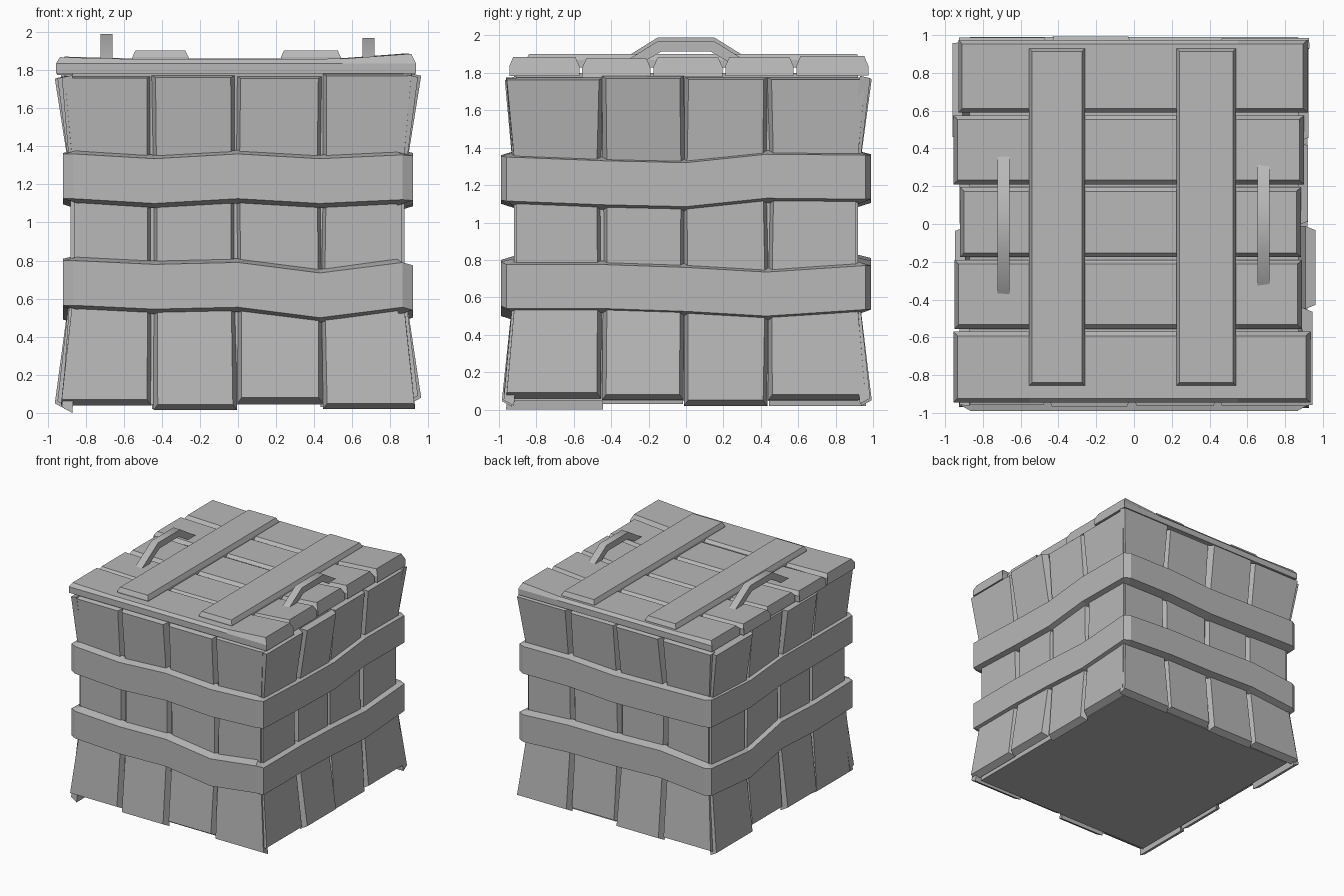
import bpy, bmesh, math, random

random.seed(4)
old = bpy.data.objects.get("Cube")
if old:
    bpy.data.objects.remove(old, do_unlink=True)

GREY = (0.48, 0.48, 0.48, 1)
mat = bpy.data.materials.new("plain_grey")
mat.use_nodes = True
mat.diffuse_color = GREY
mat.node_tree.nodes["Principled BSDF"].inputs["Base Color"].default_value = GREY


def loft(name, rings, closed=False, smooth=None):
    """Skin a list of equal-length rings; cap the ends unless closed."""
    bm = bmesh.new()
    loops = [[bm.verts.new(p) for p in ring] for ring in rings]
    n, m = len(loops), len(loops[0])
    for i in range(n if closed else n - 1):
        a, b = loops[i], loops[(i + 1) % n]
        for j in range(m):
            k = (j + 1) % m
            bm.faces.new((a[j], a[k], b[k], b[j]))
    if not closed:
        bm.faces.new(loops[0])
        bm.faces.new(loops[-1])
    bmesh.ops.recalc_face_normals(bm, faces=bm.faces)
    mesh = bpy.data.meshes.new(name)
    bm.to_mesh(mesh)
    bm.free()
    mesh.materials.append(mat)
    ob = bpy.data.objects.new(name, mesh)
    bpy.context.collection.objects.link(ob)
    if smooth:
        bpy.ops.object.select_all(action='DESELECT')
        ob.select_set(True)
        bpy.context.view_layer.objects.active = ob
        bpy.ops.object.shade_smooth_by_angle(angle=math.radians(smooth))


def rect(x0, x1, y0, y1, z):
    return [(x0, y0, z), (x1, y0, z), (x1, y1, z), (x0, y1, z)]


# Side frames: u runs along the wall, d points outward
SIDES = {
    "front": lambda u, d, z: (u, -d, z),
    "right": lambda u, d, z: (d, u, z),
    "back": lambda u, d, z: (u, d, z),
    "left": lambda u, d, z: (-d, u, z),
}
WAIST = {"front": 0.92, "back": 0.92, "right": 0.875, "left": 0.88}

# Wall planks: outward reach at the ends, and bottom height, per plank
WALLS = {
    "front": ([0.97, 0.985, 0.975, 0.975], [0.04, 0.015, 0.05, 0.02]),
    "right": ([0.945, 0.962, 0.92, 0.925], [0.06, 0.05, 0.02, 0.05]),
    "back": ([0.988, 0.993, 0.97, 0.985], [0.04, 0.02, 0.05, 0.03]),
    "left": ([0.925, 0.948, 0.925, 0.962], [0.0, 0.03, 0.05, 0.02]),
}
THICK, CHAMFER = 0.055, 0.022


def wall_plank(side, i, reach, z0):
    place, waist = SIDES[side], WAIST[side]
    end_u, mid_u = (0.93, 0.865) if side in ("front", "back") else (0.962, 0.912)
    seams = [-1, -0.45, -0.01, 0.44, 1]
    c0, c1 = (0.004 if abs(s) == 1 else CHAMFER for s in seams[i:i + 2])
    z1 = random.uniform(1.765, 1.785)
    top_flare = 0.75 if side == "front" else 1
    rings = []
    levels = ((z0, 1, 0.03), (0.66, 0, 0), (1.23, 0, 0), (z1, top_flare, -0.012))
    for z, flare, tip in levels:
        d = waist + (reach - waist) * flare
        edge = mid_u + (end_u - mid_u) * flare
        u0, u1 = [s * edge if abs(s) == 1 else s + random.uniform(-0.008, 0.008)
                  for s in seams[i:i + 2]]
        # Outer face is shorter at the plank tips, giving a bevelled end
        rings.append([place(u0, d - THICK, z), place(u0 + c0, d, z + tip),
                      place(u1 - c1, d, z + tip), place(u1, d - THICK, z)])
    loft(f"{side}_wall_plank_{i + 1}", rings)


for side, (reaches, bottoms) in WALLS.items():
    for i in range(4):
        wall_plank(side, i, reaches[i], bottoms[i])

# Inner body that closes the seams and the base
core = [(0.045, 0.04), (0.66, 0), (1.23, 0), (1.8, 0.04)]
loft("inner_body", [rect(-0.83 - f, 0.83 + f, -0.88 - f, 0.88 + f, z) for z, f in core])

# Wavy bands: centre heights along each wall
BANDS = {
    "lower_band": {
        "front": [0.68, 0.66, 0.67, 0.615, 0.67],
        "right": [0.655, 0.655, 0.64, 0.615, 0.65],
        "back": [0.65, 0.69, 0.675, 0.675, 0.65],
        "left": [0.68, 0.67, 0.69, 0.605, 0.65],
    },
    "upper_band": {
        "front": [1.24, 1.215, 1.24, 1.215, 1.235],
        "right": [1.23, 1.21, 1.2, 1.245, 1.24],
        "back": [1.24, 1.23, 1.22, 1.245, 1.24],
        "left": [1.24, 1.24, 1.245, 1.21, 1.24],
    },
}
HALF = 0.14
for name, walls in BANDS.items():
    rings = []
    for side, heights in walls.items():
        place = SIDES[side]
        along = side in ("front", "back")
        d, corner = (0.99, 0.865) if along else (0.918, 0.96)
        stations = list(zip((-corner, -0.44, 0, 0.43, corner), heights))
        if side in ("back", "left"):
            stations.reverse()
        for u, z in stations:
            ui = u * (0.96 if abs(u) > 0.5 else 1)
            rings.append([place(ui, d - 0.08, z - HALF), place(u, d, z - HALF + 0.025),
                          place(u, d, z + HALF - 0.02), place(ui, d - 0.08, z + HALF)])
    loft(name, rings, closed=True)


# Lid planks: bevelled along the top, lifting slightly toward both ends
LID = [(-0.955, 0.935, -0.945, -0.57, 0), (-0.95, 0.89, -0.555, -0.19, -0.008),
       (-0.92, 0.885, -0.175, 0.195, -0.005), (-0.955, 0.9, 0.21, 0.575, 0.0),
       (-0.93, 0.92, 0.59, 0.975, 0.003)]
BEVEL = 0.022
for i, (x0, x1, y0, y1, dz) in enumerate(LID):
    rings = []
    for x, shift, top in ((x0, 0.02, 1.868), (-0.55, 0, 1.858), (0.55, 0, 1.86), (x1, -0.025, 1.886)):
        low, mid, high = 1.783 + dz, 1.835 + dz, top + dz
        rings.append([(x, y0, low), (x, y0, mid), (x + shift, y0 + BEVEL, high),
                      (x + shift, y1 - BEVEL, high), (x, y1, mid), (x, y1, low)])
    loft(f"lid_plank_{i + 1}", rings)

# Cross battens over the lid
for name, x0, x1 in (("batten_a", -0.555, -0.26), ("batten_b", 0.225, 0.54)):
    b = 0.016
    loft(name, [rect(x0, x1, -0.855, 0.93, 1.83), rect(x0, x1, -0.855, 0.93, 1.868),
                rect(x0 + b, x1 - b, -0.855 + b, 0.93 - b, 1.902)])

# Angled grab handles
OUTER = [(-0.38, 1.842), (-0.15, 1.985), (0.15, 1.985), (0.38, 1.842)]
INNER = [(-0.28, 1.842), (-0.13, 1.93), (0.13, 1.93), (0.28, 1.842)]
for name, x, dz in (("handle_a", -0.69, 0.005), ("handle_b", 0.685, -0.015)):
    loft(name, [[(x - 0.032, yo, zo + dz), (x + 0.032, yo, zo + dz),
                 (x + 0.032, yi, zi + dz), (x - 0.032, yi, zi + dz)]
                for (yo, zo), (yi, zi) in zip(OUTER, INNER)], smooth=40)
